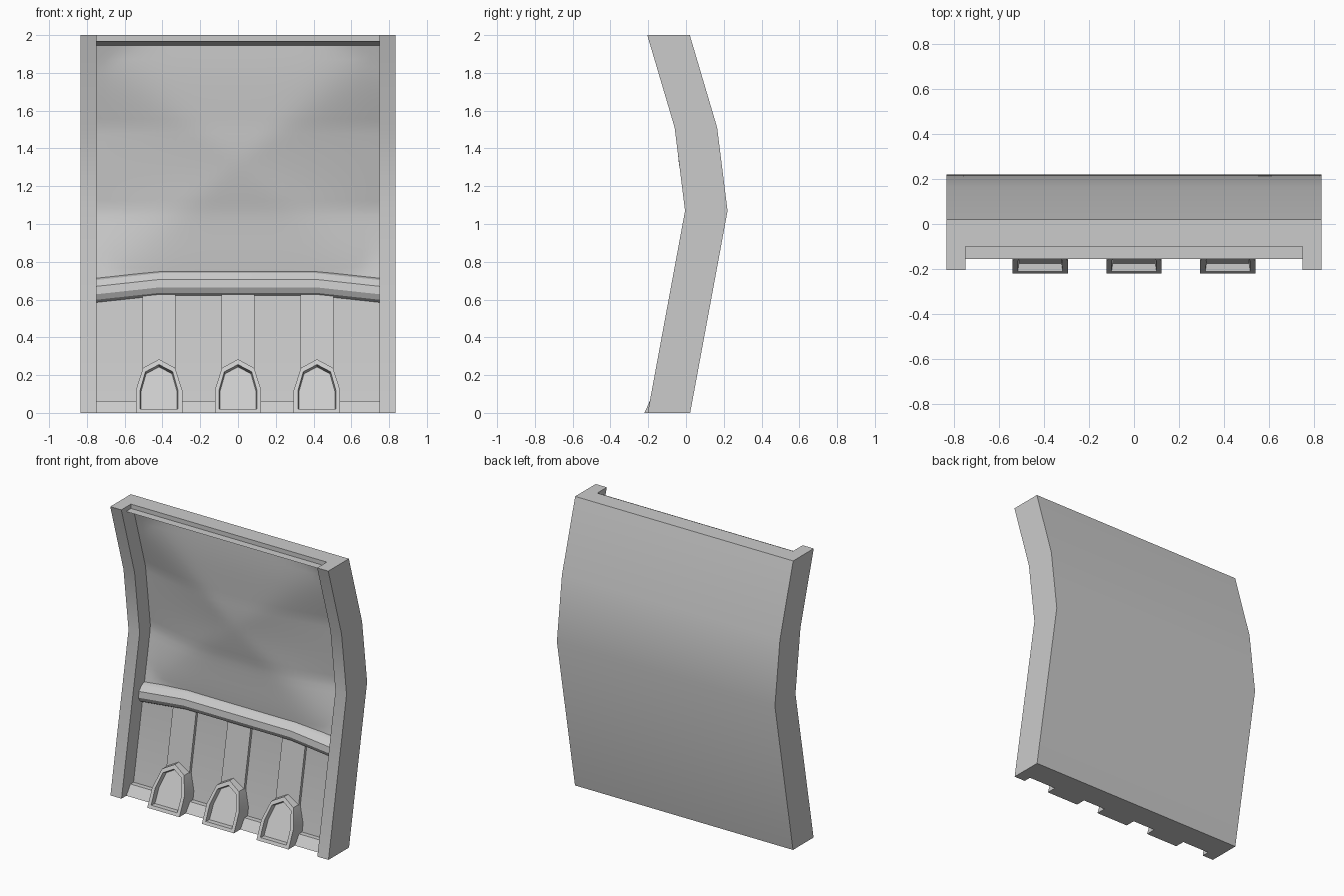
import bpy, bmesh, math

if "Cube" in bpy.data.objects:
    bpy.data.objects.remove(bpy.data.objects["Cube"])

FRONT = [(0, -.203), (1.07, -.005), (1.51, -.06), (2, -.205)]   # (z, y) rail front line
BACK = [(0, .022), (1.07, .22), (1.51, .165), (2, .02)]
SHIELD = [(0, -.22), (.3, -.085)]
BULGE = .12


def at(line, z):
    for (z0, y0), (z1, y1) in zip(line, line[1:]):
        if z <= z1:
            return y0 + (y1 - y0) * (z - z0) / (z1 - z0)
    return line[-1][1]


def soft(z):
    """Rail front line with its bends rounded off."""
    w = min(.2, 2 - z)
    return sum(at(FRONT, z + w * k / 5) for k in range(-5, 6)) / 11


def loft(name, rings):
    """Skin closed rings of points and cap both ends."""
    bm = bmesh.new()
    vs = [[bm.verts.new(p) for p in r] for r in rings]
    n = len(vs[0])
    for a, b in zip(vs, vs[1:]):
        for i in range(n):
            j = (i + 1) % n
            bm.faces.new((a[i], a[j], b[j], b[i]))
    bm.faces.new(vs[0][::-1])
    bm.faces.new(vs[-1])
    return finish(name, bm)


def finish(name, bm):
    bmesh.ops.recalc_face_normals(bm, faces=bm.faces)
    me = bpy.data.meshes.new(name)
    bm.to_mesh(me)
    bm.free()
    me.shade_smooth()
    me.set_sharp_from_angle(angle=math.radians(25))
    ob = bpy.data.objects.new(name, me)
    bpy.context.collection.objects.link(ob)
    return ob


def bent_slab(name, x0, x1, depth):
    """Full-height bent slab whose front lies 'depth' behind the rail line."""
    prof = [(y + depth, z) for z, y in FRONT] + [(y, z) for z, y in BACK[::-1]]
    if depth:   # lower the top edge behind the lip
        prof[3] = (-.06, 1.95)
    loft(name, [[(x, y, z) for y, z in prof] for x in (x0, x1)])


# Bent back wall and side rails
bent_slab("back_wall", -.75, .75, .12)
bent_slab("left_rail", -.835, -.75, 0)
bent_slab("right_rail", .75, .835, 0)

# Stepped top lip
lip = [(-.1, 2), (-.1, 1.97), (-.155, 1.97), (-.06, 1.943), (0, 1.943), (.02, 2)]
loft("top_lip", [[(x, y, z) for y, z in lip] for x in (-.75, .75)])

# Skirting along the foot
skirt = [(-.15, 0), (-.105, .064), (-.04, .064), (-.04, 0)]
loft("skirting", [[(x, y, z) for y, z in skirt] for x in (-.75, .75)])

# Softly cushioned upper panel
bm = bmesh.new()
nx, nz = 32, 32
grid = []
for j in range(nz + 1):
    v = j / nz * 2 - 1
    row = []
    for i in range(nx + 1):
        u = i / nx * 2 - 1
        z = 1.32 + .63 * v
        r = (abs(u) ** 6 + abs(v) ** 6) ** (1 / 6)
        bulge = BULGE * max(0, 1 - r ** 1.6)
        base = at(FRONT, z) * min(1, r) + soft(z) * (1 - min(1, r))
        row.append(bm.verts.new((.75 * u, base + .119 - bulge, z)))
    grid.append(row)
for a, b in zip(grid, grid[1:]):
    for i in range(nx):
        bm.faces.new((a[i], a[i + 1], b[i + 1], b[i]))
panel = finish("cushioned_panel", bm)
if panel.data.polygons[0].normal.y > 0:
    panel.data.flip_normals()

# Bent moulding across the middle: (offset from wall, height)
mould = [(.03, .62), (-.02, .622), (-.045, .636), (-.06, .665), (-.055, .707),
         (-.025, .74), (.0, .75), (.03, .75)]
loft("moulding", [[(x, at(FRONT, .68) + .12 + o, z - drop) for o, z in mould]
                  for x, drop in ((-.75, .037), (-.41, 0), (.41, 0), (.75, .037))])

# Pilaster strips with arched niches at their feet
OUTER = [(-.123, 0), (-.123, .12), (-.085, .238), (0, .284), (.085, .238), (.123, .12), (.123, 0)]
INNER = [(-.1, .02), (-.1, .12), (-.072, .218), (0, .256), (.072, .218), (.1, .12), (.1, .02)]
for side, cx in (("left", -.418), ("middle", 0), ("right", .418)):
    strip = [(at(FRONT, z) + d, z) for z, d in ((0, .1), (.635, .1), (.635, .15), (0, .15))]
    loft(side + "_strip", [[(cx + s * .088, y, z) for y, z in strip] for s in (-1, 1)])
    ring = lambda shape, d, k=1: [(cx + x * k, at(SHIELD, z) + d, z if z < .1 else z * k)
                                  for x, z in shape]
    loft(side + "_niche", [[(cx + x, at(FRONT, z) + .15, z) for x, z in OUTER],
                           ring(OUTER, 0), ring(INNER, 0), ring(INNER, .035, .95)])
